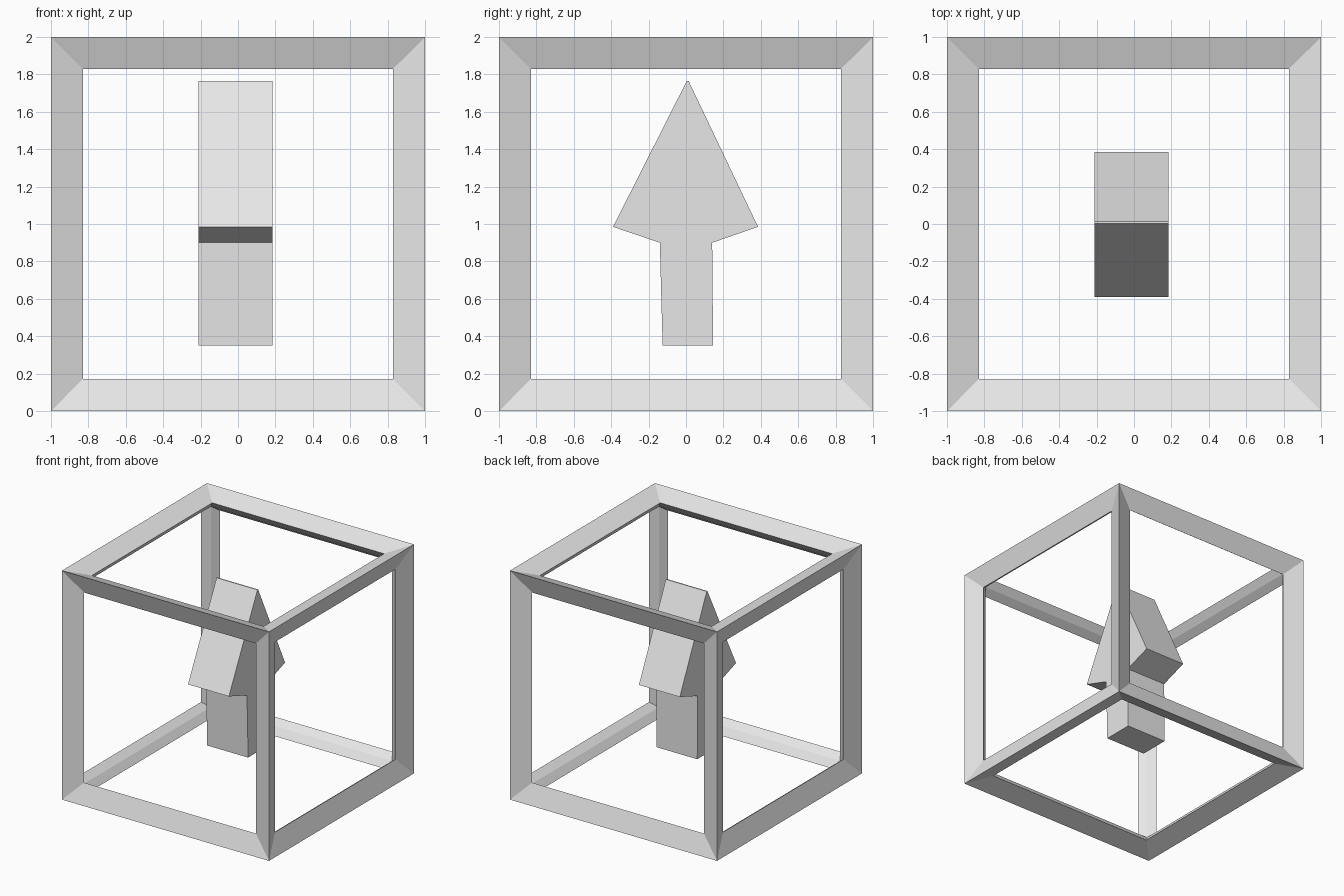
import bpy
import bmesh
from itertools import product
from mathutils import Vector

cube = bpy.data.objects.get("Cube")
if cube:
    bpy.data.objects.remove(cube, do_unlink=True)

# One plain grey for everything
grey = bpy.data.materials.new("light grey")
grey.use_nodes = True
colour = (0.8, 0.8, 0.8, 1)
grey.diffuse_color = colour
grey.node_tree.nodes["Principled BSDF"].inputs["Base Color"].default_value = colour


def add_object(name, bm):
    bmesh.ops.remove_doubles(bm, verts=bm.verts, dist=0.0001)
    bmesh.ops.recalc_face_normals(bm, faces=bm.faces)
    mesh = bpy.data.meshes.new(name)
    bm.to_mesh(mesh)
    bm.free()
    mesh.materials.append(grey)
    obj = bpy.data.objects.new(name, mesh)
    bpy.context.collection.objects.link(obj)
    return obj


# Cube frame: kite-shaped bars whose faces slope in towards each opening
OUTER, FACE, OPENING, INNER = 1.0, 0.938, 0.83, 0.876
RING = [(-1, -1), (1, -1), (1, 1), (-1, 1)]


def corner(axis, side, a, b, depth, spread):
    p = Vector()
    p[axis] = side * depth
    p[(axis + 1) % 3] = a * spread
    p[(axis + 2) % 3] = b * spread
    return p + Vector((0, 0, 1))


bm = bmesh.new()
for axis, side in product(range(3), (-1, 1)):
    rings = [[bm.verts.new(corner(axis, side, a, b, depth, spread)) for a, b in RING]
             for depth, spread in ((OUTER, OUTER), (FACE, OPENING), (INNER, INNER))]
    for near, far in zip(rings, rings[1:]):
        for i in range(4):
            j = (i + 1) % 4
            bm.faces.new((near[i], near[j], far[j], far[i]))
add_object("cube_frame", bm)

# Upright arrow: a side profile extruded across x
profile = [(-0.125, 0.35), (0.145, 0.35), (0.14, 0.9), (0.385, 0.985),
           (0.014, 1.765), (0.004, 1.765), (-0.39, 0.985), (-0.14, 0.9)]
bm = bmesh.new()
face = bm.faces.new([bm.verts.new((-0.21, y, z)) for y, z in profile])
extruded = bmesh.ops.extrude_face_region(bm, geom=[face], use_keep_orig=True)
moved = [v for v in extruded["geom"] if isinstance(v, bmesh.types.BMVert)]
bmesh.ops.translate(bm, verts=moved, vec=(0.395, 0, 0))
add_object("arrow", bm)
